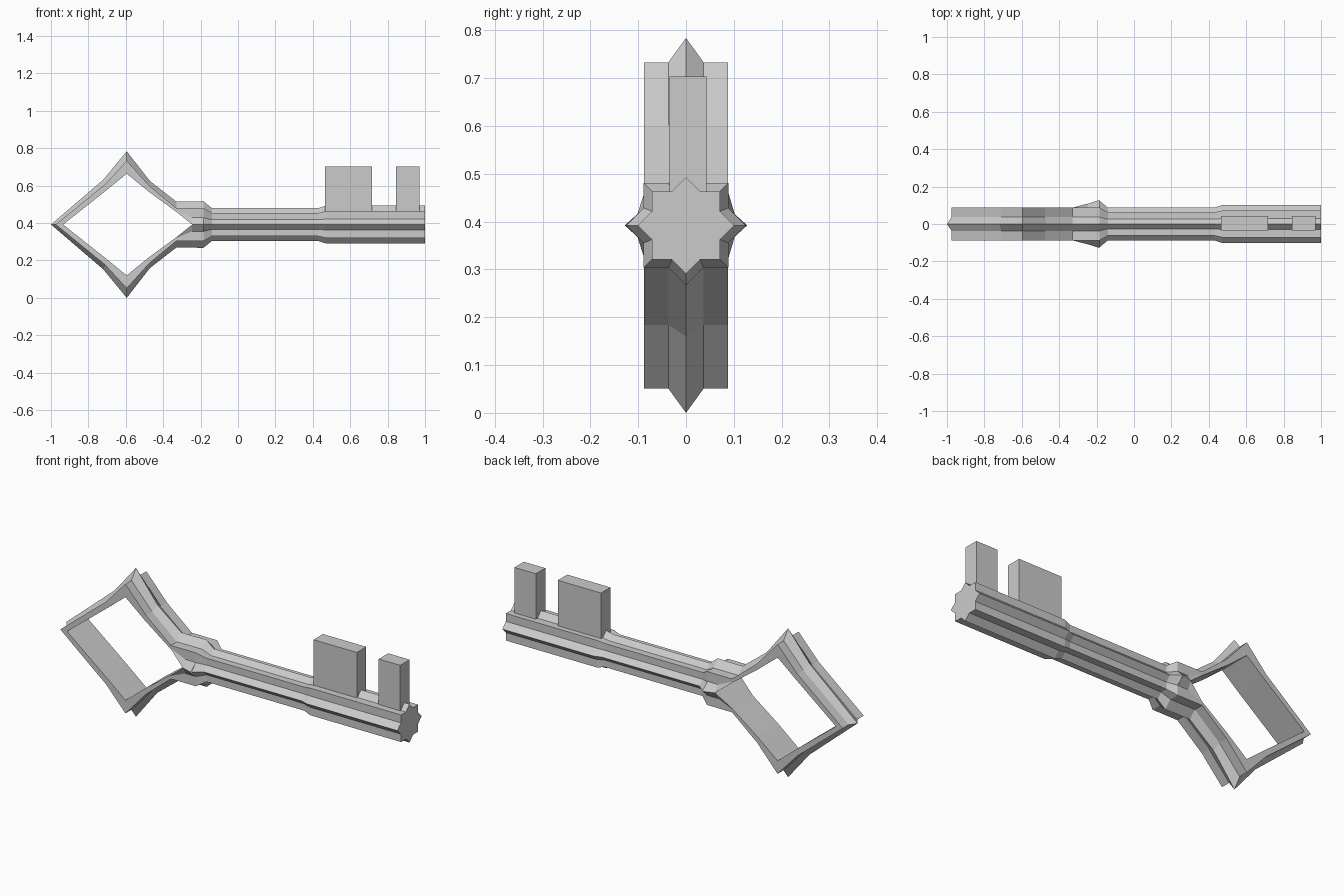
import bpy, bmesh, math

if "Cube" in bpy.data.objects:
    bpy.data.objects.remove(bpy.data.objects["Cube"])

C = 0.392          # height of the key's long axis
K = 0.7071         # diagonal points of the eight-pointed star
N = 0.2929         # notch offset of the star (two crossed squares)


def finish(bm, name):
    bmesh.ops.remove_doubles(bm, verts=bm.verts, dist=0.0005)
    bmesh.ops.recalc_face_normals(bm, faces=bm.faces)
    me = bpy.data.meshes.new(name)
    bm.to_mesh(me)
    bm.free()
    ob = bpy.data.objects.new(name, me)
    ob.location.z = C
    bpy.context.collection.objects.link(ob)
    return ob


def bridge(bm, a, b, closed):
    n = len(a)
    for i in range(n if closed else n - 1):
        j = (i + 1) % n
        bm.faces.new((a[i], a[j], b[j], b[i]))


# Shaft: star-shaped rings (x, tip radius)
bm = bmesh.new()
rings = []
for x, r in [(-0.185, 0.125), (-0.14, 0.088), (0.43, 0.088), (0.47, 0.101), (1.0, 0.101)]:
    ring = []
    for i in range(16):
        rad = r if i % 2 == 0 else r * math.hypot(K, N)
        a = math.pi * i / 8
        ring.append(bm.verts.new((x, rad * math.cos(a), rad * math.sin(a))))
    rings.append(ring)
for a, b in zip(rings, rings[1:]):
    bridge(bm, a, b, True)
bm.faces.new(rings[-1])
finish(bm, "shaft")

# Bow and collar: upper half of the star swept round the diamond, then mirrored
# (ridge x, z), (flange x, z), (inner x, z), inner half width, notch blend
W = 0.0875
path = [
    ((-0.185, 0.125), (-0.185, 0.088), (-0.185, 0.0), 0.128, 0.58),
    ((-0.25, 0.123), (-0.25, 0.088), (-0.245, 0.0), 0.109, 0.58),
    ((-0.33, 0.123), (-0.33, 0.088), (-0.33, 0.068), W, 0.8),
    ((-0.47, 0.232), (-0.475, 0.208), (-0.48, 0.178), W, 0.8),
    ((-0.595, 0.392), (-0.595, 0.341), (-0.595, 0.272), W, 0.8),
    ((-0.72, 0.24), (-0.71, 0.216), (-0.70, 0.186), W, 0.8),
    ((-1.0, 0.0), (-0.975, 0.0), (-0.935, 0.0), W, 0.8),
]
bm = bmesh.new()
rings = []
for ridge, fl, inn, wi, t in path:
    nt = tuple(f + (i - f) * t for f, i in zip(fl, inn))
    half = [(wi, inn), (W, nt), (W, fl), (0.037, fl)]
    pts = half + [(0.0, ridge)] + [(-y, p) for y, p in reversed(half)]
    rings.append([bm.verts.new((p[0], y, p[1])) for y, p in pts])
for k, (a, b) in enumerate(zip(rings, rings[1:])):
    bridge(bm, a, b, k > 0)      # the collar stays open underneath
bow = finish(bm, "bow")
mirror = bow.modifiers.new("mirror", 'MIRROR')
mirror.use_axis = (False, False, True)
mirror.merge_threshold = 0.001

# Teeth
for name, x0, x1 in [("wide_tooth", 0.465, 0.717), ("narrow_tooth", 0.845, 0.97)]:
    bpy.ops.mesh.primitive_cube_add(size=1, location=((x0 + x1) / 2, 0.004, 0.5615))
    ob = bpy.context.object
    ob.name = name
    ob.scale = (x1 - x0, 0.078, 0.283)
